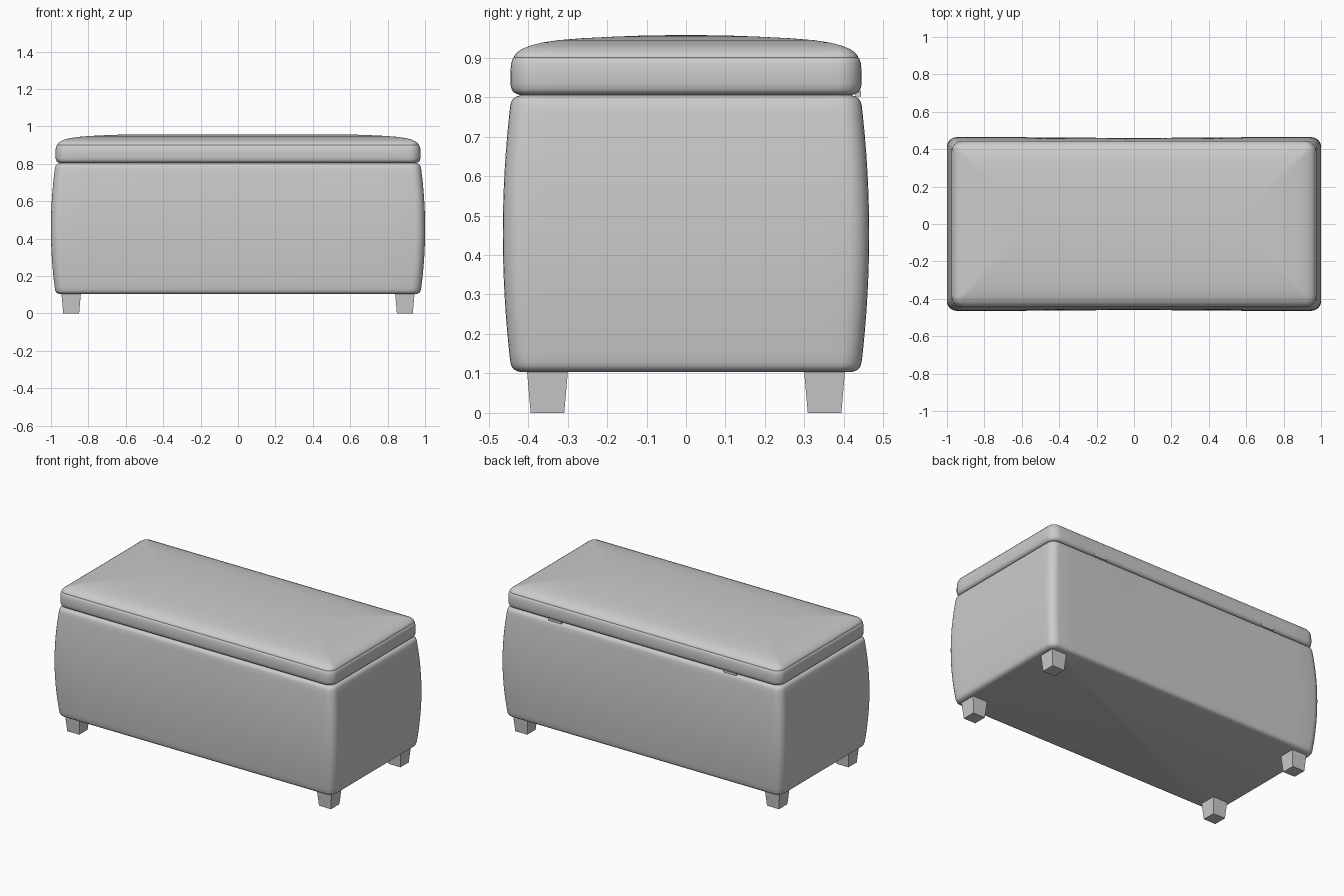
import bpy, bmesh, math

if "Cube" in bpy.data.objects:
    bpy.data.objects.remove(bpy.data.objects["Cube"])

grey = bpy.data.materials.new("grey upholstery")
grey.use_nodes = True
COLOUR = (0.6, 0.6, 0.6, 1)
grey.diffuse_color = COLOUR
grey.node_tree.nodes["Principled BSDF"].inputs["Base Color"].default_value = COLOUR


def finish(name, bm, angle=40):
    bmesh.ops.recalc_face_normals(bm, faces=bm.faces)
    mesh = bpy.data.meshes.new(name)
    bm.to_mesh(mesh)
    bm.free()
    mesh.materials.append(grey)
    obj = bpy.data.objects.new(name, mesh)
    bpy.context.collection.objects.link(obj)
    bpy.ops.object.select_all(action="DESELECT")
    obj.select_set(True)
    bpy.context.view_layer.objects.active = obj
    bpy.ops.object.shade_smooth_by_angle(angle=math.radians(angle))
    return obj


def rounded_rectangle(hx, hy, r, arc=6, side=16):
    """Outline with rounded corners and evenly divided sides."""
    corners = []
    for k, (sx, sy) in enumerate([(1, 1), (-1, 1), (-1, -1), (1, -1)]):
        corners.append([(sx * (hx - r) + r * math.cos(a), sy * (hy - r) + r * math.sin(a))
                        for a in (math.pi / 2 * (k + i / arc) for i in range(arc + 1))])
    points = []
    for k, corner in enumerate(corners):
        points += corner
        (ax, ay), (bx, by) = corner[-1], corners[(k + 1) % 4][0]
        points += [(ax + (bx - ax) * i / side, ay + (by - ay) * i / side)
                   for i in range(1, side)]
    return points


def loft(name, hx, hy, r, profile, bulge=None):
    """Stack rounded outlines through (height, inset) pairs and cap both ends."""
    bm = bmesh.new()
    rings = []
    for z, inset in profile:
        ring = []
        for x, y in rounded_rectangle(hx - inset, hy - inset, max(r - inset, 0.015)):
            if bulge:
                x, y = bulge(x, y, z)
            ring.append(bm.verts.new((x, y, z)))
        rings.append(ring)
    for low, high in zip(rings, rings[1:]):
        for i in range(len(low)):
            j = (i + 1) % len(low)
            bm.faces.new((low[i], low[j], high[j], high[i]))
    bm.faces.new(rings[0][::-1])
    bm.faces.new(rings[-1])
    return finish(name, bm)


# Padded box whose four sides swell at mid height
BOTTOM, TOP = 0.103, 0.805


def swell(x, y, z):
    t = max(0, 1 - ((2 * z - BOTTOM - TOP) / (TOP - BOTTOM)) ** 2)
    dip = 0.8 + 0.2 * min(1, abs(x) / 0.6)
    return x * (1 + 0.026 * t), y * (1 + 0.05 * t * dip)


edge = [(0.0, 0.025), (0.003, 0.014), (0.008, 0.006), (0.015, 0.002), (0.025, 0)]
steps = [(BOTTOM + 0.05 + 0.6 * i / 12, 0) for i in range(13)]
box_profile = ([(BOTTOM + h, d) for h, d in edge] + steps
               + [(TOP - h, d) for h, d in reversed(edge)])
loft("storage_box", 0.975, 0.442, 0.05, box_profile, swell)

# Cushioned lid with a fine seam and a gently crowned top
lid_profile = [(0.803, 0.03), (0.808, 0.016), (0.812, 0.008), (0.82, 0.003), (0.833, 0),
               (0.865, 0), (0.885, 0.002), (0.898, 0.006), (0.9, 0.009), (0.903, 0.009),
               (0.912, 0.016), (0.922, 0.03), (0.931, 0.052), (0.938, 0.08), (0.944, 0.12),
               (0.949, 0.18), (0.953, 0.26), (0.956, 0.34), (0.957, 0.42)]
loft("lid", 0.976, 0.445, 0.06, lid_profile)

# Tapered square legs
for sx, side in ((1, "left"), (-1, "right")):
    for sy, end in ((-1, "front"), (1, "back")):
        bm = bmesh.new()
        bmesh.ops.create_cube(bm, size=1)
        for v in bm.verts:
            w = 0.104 if v.co.z > 0 else 0.085
            v.co = (sx * 0.892 + v.co.x * w, sy * 0.351 + v.co.y * w,
                    0.108 if v.co.z > 0 else 0)
        finish(f"{end}_{side}_leg", bm, 30)

# Small hinges across the seam at the back
for sx, side in ((1, "left"), (-1, "right")):
    bm = bmesh.new()
    bmesh.ops.create_cube(bm, size=1)
    for v in bm.verts:
        v.co = (sx * 0.62 + v.co.x * 0.09, 0.436 + v.co.y * 0.014, 0.808 + v.co.z * 0.014)
    finish(f"{side}_hinge", bm, 30)
